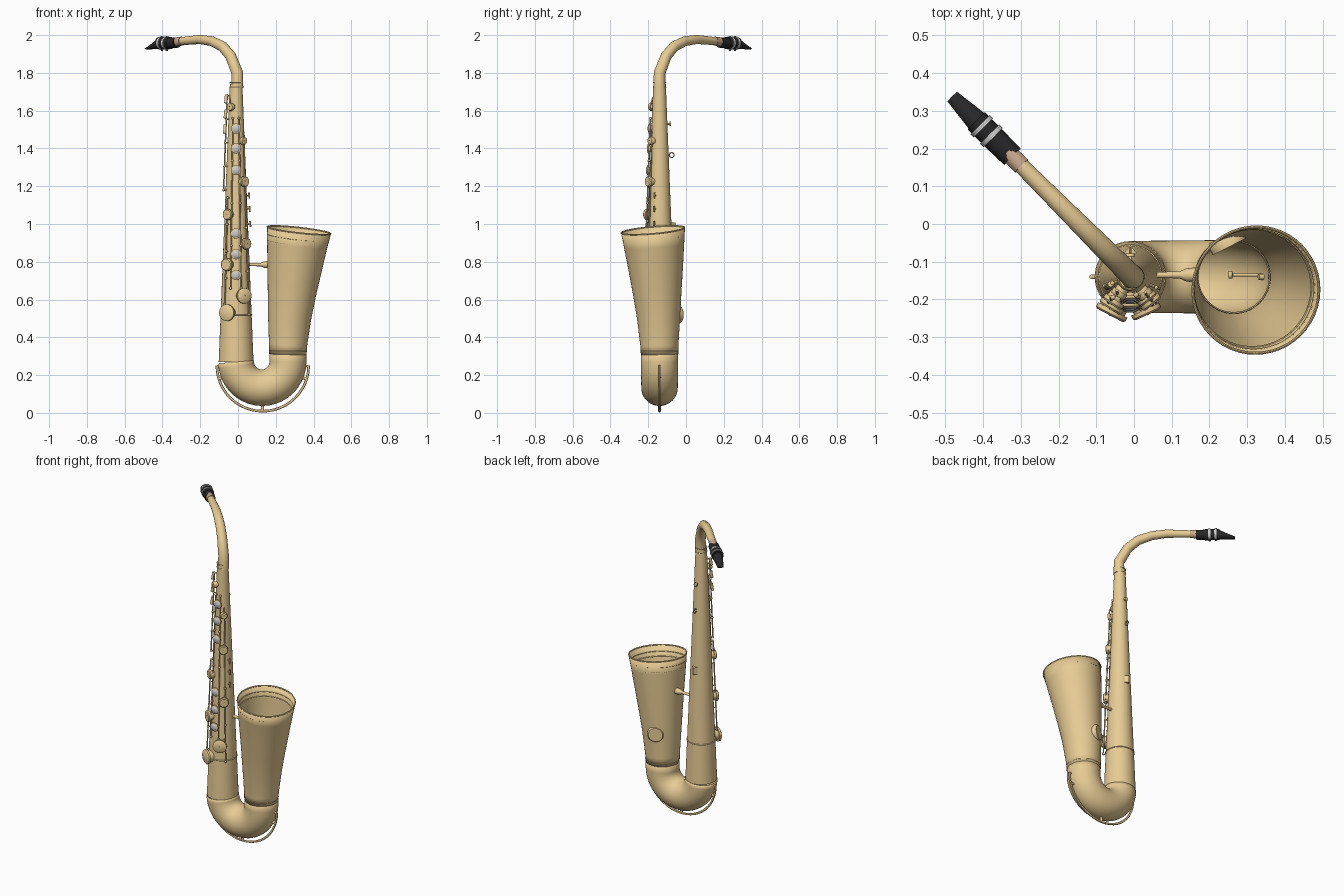
import bpy, bmesh, math
from mathutils import Vector as V

if "Cube" in bpy.data.objects:
    bpy.data.objects.remove(bpy.data.objects["Cube"])


def material(name, rgb):
    m = bpy.data.materials.new(name)
    m.diffuse_color = (*rgb, 1)
    m.use_nodes = True
    m.node_tree.nodes["Principled BSDF"].inputs["Base Color"].default_value = m.diffuse_color
    return m


BRASS = material("brass", (0.80, 0.60, 0.30))
BLACK = material("ebonite", (0.02, 0.02, 0.022))
SILVER = material("silver", (0.72, 0.74, 0.74))
CORK = material("cork", (0.60, 0.40, 0.27))


def sweep(name, pts, radii, mat=BRASS, n=16, side=None, caps=True, wall=0, closed=False):
    """Tube along a path; radii is one radius or a list, each a number or (width, height)."""
    pts = [V(p) for p in pts]
    bm = bmesh.new()
    loops = []
    for i, p in enumerate(pts):
        if closed:
            t = pts[(i + 1) % len(pts)] - pts[i - 1]
        else:
            t = pts[min(i + 1, len(pts) - 1)] - pts[max(i - 1, 0)]
        t.normalize()
        ref = V(side) if side else (V((1, 0, 0)) if abs(t.y) > 0.9 else V((0, 1, 0)))
        u = (ref - t * ref.dot(t)).normalized()
        w = t.cross(u)
        r = radii[i] if isinstance(radii, list) else radii
        a, b = r if isinstance(r, tuple) else (r, r)
        loops.append([bm.verts.new(p + u * a * math.cos(k * math.tau / n) + w * b * math.sin(k * math.tau / n))
                      for k in range(n)])
    pairs = list(zip(loops, loops[1:])) + ([(loops[-1], loops[0])] if closed else [])
    for l0, l1 in pairs:
        for k in range(n):
            bm.faces.new((l0[k], l0[(k + 1) % n], l1[(k + 1) % n], l1[k]))
    if caps and not closed:
        bm.faces.new(loops[0])
        bm.faces.new(loops[-1])
    bmesh.ops.recalc_face_normals(bm, faces=bm.faces)
    me = bpy.data.meshes.new(name)
    bm.to_mesh(me)
    bm.free()
    me.shade_smooth()
    me.set_sharp_from_angle(angle=math.radians(40))
    me.materials.append(mat)
    ob = bpy.data.objects.new(name, me)
    bpy.context.collection.objects.link(ob)
    if wall:
        s = ob.modifiers.new("wall", 'SOLIDIFY')
        s.thickness, s.offset = wall, 0
    return ob


def ring(name, centre, axis, R, r, mat=BRASS):
    q = V(axis).to_track_quat('Z', 'Y')
    pts = [V(centre) + q @ V((R * math.cos(a), R * math.sin(a), 0))
           for a in (k * math.tau / 48 for k in range(48))]
    return sweep(name, pts, r, mat, 8, side=V(axis).normalized(), closed=True)


def disc(name, centre, axis, r, depth, mat=BRASS):
    """Cup with a slightly bevelled outer face."""
    c, d = V(centre), V(axis).normalized() * depth
    return sweep(name, [c, c + d * 0.7, c + d], [r, r, r * 0.85], mat, 24)


def ball(name, c, r):
    c = V(c)
    a = [(-math.pi / 2 + 0.15) * (1 - k / 3) for k in range(7)]
    return sweep(name, [c + V((0, 0, r * math.sin(t))) for t in a], [r * math.cos(t) for t in a], n=12)


# Main conical body and U bow
CX, CY = -0.01, -0.14


def R(z):
    return 0.033 + (1.74 - z) * 0.0403


def on_body(deg, z, off):
    """Point off the body surface; 0 degrees is the front, positive to the right."""
    a = math.radians(deg)
    return V((CX + math.sin(a) * (R(z) + off), CY - math.cos(a) * (R(z) + off), z))


sweep("body_tube", [(CX, CY, 1.74), (CX, CY, 1.0), (CX, CY, 0.27)], [R(1.74), R(1.0), R(0.27)], n=48, caps=False)
bow = [(0.127 - 0.137 * math.cos(a), CY, 0.27 - 0.137 * math.sin(a)) for a in (k * math.pi / 20 for k in range(21))]
bow.append((0.264, CY, 0.33))
sweep("bow", bow, [0.093 + 0.004 * k / 21 for k in range(22)], n=48, side=(0, 1, 0), caps=False, wall=0.003)

# Flaring bell with rim and decoration rings
bell = [(0.264, -0.14, 0.31), (0.265, -0.141, 0.36), (0.273, -0.145, 0.5), (0.285, -0.152, 0.63),
        (0.299, -0.160, 0.76), (0.313, -0.169, 0.89), (0.323, -0.175, 0.967)]
sweep("bell", bell, [0.097, 0.099, 0.112, 0.126, 0.142, 0.158, 0.168], n=64, side=(0, 1, 0), caps=False, wall=0.004)
tilt = (0.11, -0.085, 0.99)
ring("bell_rim", bell[-1], tilt, 0.168, 0.004)
ring("bell_band_upper", (0.318, -0.172, 0.93), tilt, 0.162, 0.0035)
ring("bell_band_lower", (0.314, -0.1695, 0.90), tilt, 0.158, 0.0035)
ring("bell_ferrule", (0.264, CY, 0.325), (0, 0, 1), 0.097, 0.004)
ring("body_ferrule", (CX, CY, 0.52), (0, 0, 1), R(0.52), 0.004)
for z in (1.725, 1.75):
    ring("neck_collar", (CX, CY, z), (0, 0, 1), 0.033, 0.003)

# Bow guard with posts
guard = [(0.131 - 0.243 * math.cos(a), CY, 0.25 - 0.241 * math.sin(a)) for a in (k * math.pi / 24 for k in range(25))]
sweep("bow_guard", guard, (0.006, 0.007), n=8, side=(0, 1, 0))
sweep("guard_post_bottom", [(0.13, CY, 0.008), (0.13, CY, 0.05)], 0.008)
for s in (-1, 1):
    sweep("guard_post_side", [(0.13 + s * 0.231, CY, 0.18), (0.13 + s * 0.2, CY, 0.19)], 0.008)
    sweep("guard_tip", [(0.131 + s * 0.243, CY, 0.245), (0.131 + s * 0.225, CY, 0.25)], 0.006)
sweep("inner_post", [(0.345, -0.135, 0.18), (0.262, -0.135, 0.19), (0.26, -0.135, 0.19), (0.25, -0.135, 0.19)],
      [0.004, 0.004, 0.01, 0.01])

# Brace between body and bell
sweep("bell_brace", [(0.055, -0.135, 0.785), (0.12, -0.135, 0.785), (0.138, -0.135, 0.785), (0.162, -0.135, 0.785)],
      [0.008, 0.009, 0.017, 0.02])

# Curved neck, running toward the back left
K = math.sqrt(0.5)


def along(s, z):
    return V((CX + 0.006 - s * K, CY + s * K, z))


SIDE = (K, K, 0)
neck = [(0, 1.72), (0, 1.80), (0.05, 1.89), (0.11, 1.940), (0.19, 1.968), (0.28, 1.977), (0.43, 1.967)]
sweep("neck", [along(*p) for p in neck], [0.032, 0.031, 0.029, 0.028, 0.026, 0.024, 0.021], n=32, side=SIDE)
sweep("neck_cork", [along(0.415, 1.968), along(0.47, 1.963)], 0.024, CORK, 24, side=SIDE)

# Mouthpiece and ligature
mp = [(0.45, 1.96, 0.031, 0.027), (0.53, 1.958, 0.032, 0.030), (0.575, 1.956, 0.030, 0.030),
      (0.62, 1.943, 0.025, 0.018), (0.675, 1.928, 0.018, 0.004)]
sweep("mouthpiece", [along(s, z) for s, z, w, h in mp], [(w, h) for s, z, w, h in mp], BLACK, 24, side=SIDE)
sweep("ligature", [along(0.5, 1.958), along(0.585, 1.957)], 0.0325, BLACK, 24, side=SIDE)
for s in (0.522, 0.558):
    sweep("ligature_band", [along(s, 1.958), along(s + 0.013, 1.958)], 0.036, SILVER, 24, side=SIDE)
    sweep("ligature_screw", [along(s + 0.006, 1.93), along(s + 0.006, 1.916)], 0.006, BLACK, 10)

# Finger keys: brass cups with pale pearls
for z in (1.505, 1.40, 1.285, 0.95, 0.84, 0.73):
    p, d = on_body(0, z, 0), V((0, -1, 0))
    sweep("tone_hole", [p - d * 0.01, p + d * 0.008], 0.018)
    disc("pearl_key", p + d * 0.006, d, 0.027, 0.01)
    c = p + d * 0.014
    sweep("pearl", [c, c + d * 0.004, c + d * 0.007], [0.022, 0.018, 0.008], SILVER, 24)

# Pad cups on chimneys, each with an arm to its rod
for x, z, r in ((-0.04, 1.62, 0.021), (0.03, 1.44, 0.021), (0.035, 1.225, 0.028), (-0.055, 1.05, 0.029),
                (0.045, 0.895, 0.030), (-0.06, 0.785, 0.034), (0.033, 0.62, 0.041), (-0.06, 0.53, 0.044)):
    off = 0.008 + r * 0.4
    ang = math.degrees(math.asin((x - CX) / (R(z) + off)))
    p = on_body(ang, z, 0)
    d = (on_body(ang, z, 1) - p).normalized()
    sweep("pad_chimney", [p - d * 0.015, p + d * (off - 0.006)], r * 0.8, n=24)
    disc("pad_cup", p + d * (off - 0.008), d, r, 0.016)
    side = 45 if x > 0 else -45
    sweep("pad_arm", [p + d * (off + 0.006), on_body(side, z + 0.05, 0.014)], 0.004, n=8)

# Long key rods carried on posts
for deg, z0, z1, off in ((-70, 1.68, 1.18, 0.015), (-40, 1.14, 0.57, 0.014), (45, 1.44, 0.52, 0.014),
                         (18, 1.56, 0.66, 0.010), (-20, 1.56, 0.66, 0.010)):
    sweep("key_rod", [on_body(deg, z0, off), on_body(deg, z1, off)], 0.004, n=8)
    count = 5
    for k in range(count):
        z = z0 + (z1 - z0) * k / (count - 1)
        sweep("rod_post", [on_body(deg, z, -0.005), on_body(deg, z, off)], 0.004, n=8)
        ball("rod_post_ball", on_body(deg, z, off), 0.007)

# Small side keys
for z in (1.15, 1.08, 1.00):
    sweep("side_key_stem", [on_body(68, z, -0.005), on_body(68, z, 0.018)], 0.004, n=8)
    sweep("side_key_touch", [on_body(68, z + 0.016, 0.018), on_body(68, z - 0.016, 0.018)], 0.005, n=8)
for z in (1.66, 1.58, 1.50):
    sweep("palm_key", [on_body(-70, z + 0.025, 0.02), on_body(-66, z - 0.02, 0.024)], 0.008, n=10)

# Back of the body: register key, strap ring, thumb rest
p = on_body(180, 1.53, 0)
sweep("register_stem", [p - V((0, 0.01, 0)), p + V((0, 0.016, 0))], 0.005, n=10)
disc("register_cup", p + V((0, 0.012, 0)), (0, 1, 0), 0.012, 0.008)
ring("strap_ring", on_body(180, 1.365, 0.016), (1, 0, 0), 0.013, 0.003)
p = on_body(180, 0.985, 0)
sweep("thumb_rest", [p + V((0, 0, 0.022)), p - V((0, 0, 0.022))], (0.02, 0.017), n=4)

# Bell key at the back of the bell
disc("bell_key", (0.253, -0.06, 0.52), (-0.45, 0.89, 0), 0.05, 0.032)
